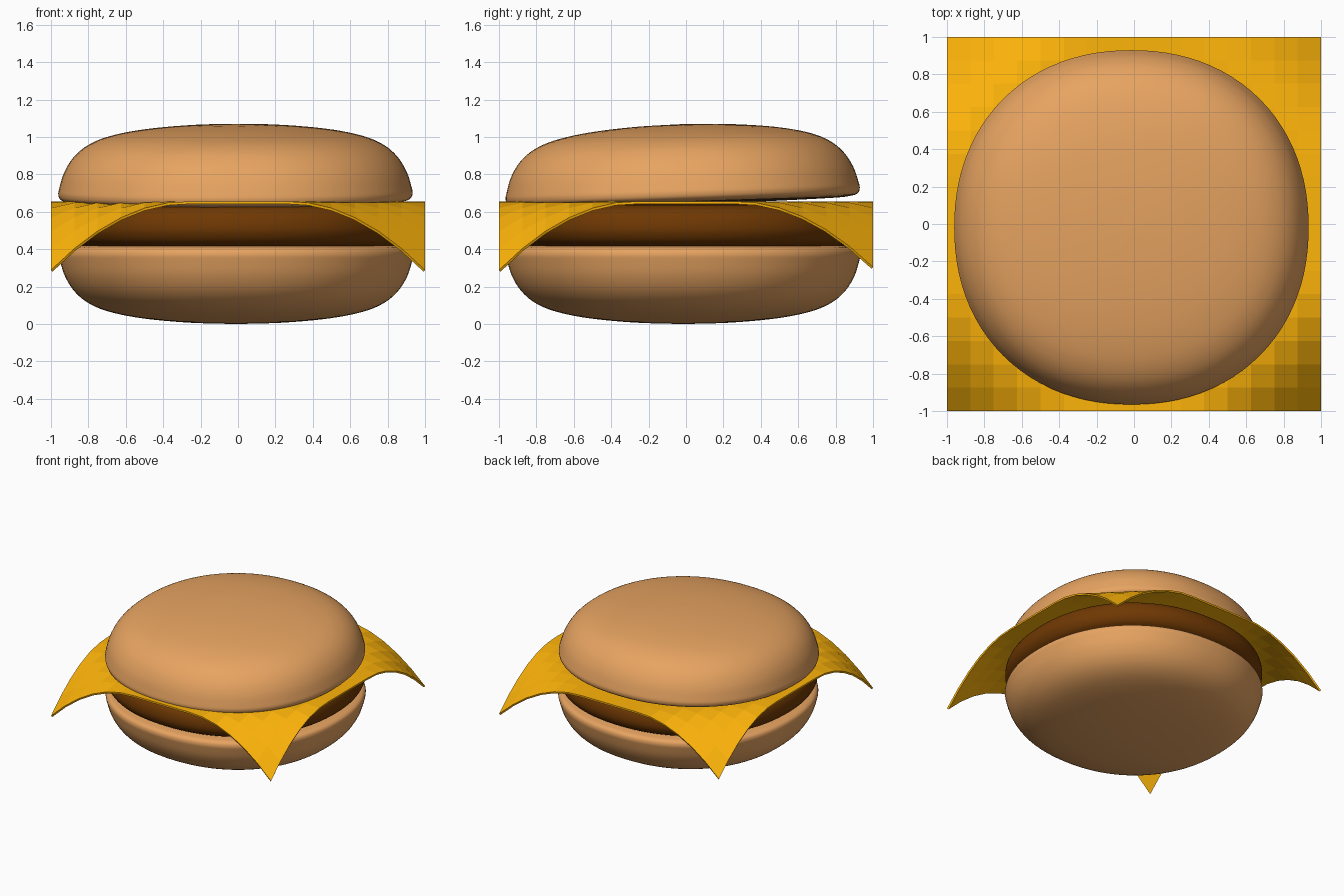
import bpy, bmesh, math
from mathutils import Matrix

if "Cube" in bpy.data.objects:
    bpy.data.objects.remove(bpy.data.objects["Cube"])


def material(name, color):
    m = bpy.data.materials.new(name)
    m.diffuse_color = (*color, 1)
    m.use_nodes = True
    m.node_tree.nodes["Principled BSDF"].inputs["Base Color"].default_value = m.diffuse_color
    return m


def finish(name, bm, mat):
    bmesh.ops.recalc_face_normals(bm, faces=bm.faces)
    me = bpy.data.meshes.new(name)
    bm.to_mesh(me)
    bm.free()
    me.materials.append(mat)
    ob = bpy.data.objects.new(name, me)
    bpy.context.collection.objects.link(ob)
    return ob


def smooth_profile(pts, steps=5):
    # Catmull-Rom curve through the profile points
    out = []
    for i in range(len(pts) - 1):
        a, b, c, d = (pts[max(i - 1, 0)], pts[i], pts[i + 1], pts[min(i + 2, len(pts) - 1)])
        for k in range(steps):
            t = k / steps
            out.append(tuple(0.5 * (2 * q + (r - p) * t + (2 * p - 5 * q + 4 * r - s) * t * t
                                    + (3 * q - p - 3 * r + s) * t ** 3)
                             for p, q, r, s in zip(a, b, c, d)))
    return out + [pts[-1]]


def lathe(name, profile, mat, n=96, power=2.15):
    # revolve a profile around z; power above 2 squares the outline slightly
    bm = bmesh.new()
    pts = smooth_profile(profile)
    angles = [2 * math.pi * i / n for i in range(n)]
    rings = []
    for r, z in pts[1:-1]:
        ring = []
        for a in angles:
            c, s = math.cos(a), math.sin(a)
            k = r / (abs(c) ** power + abs(s) ** power) ** (1 / power)
            ring.append(bm.verts.new((k * c, k * s, z)))
        rings.append(ring)
    for lo, hi in zip(rings, rings[1:]):
        for i in range(n):
            j = (i + 1) % n
            bm.faces.new((lo[i], lo[j], hi[j], hi[i]))
    for ring, (_, z) in ((rings[0], pts[0]), (rings[-1], pts[-1])):
        tip = bm.verts.new((0, 0, z))
        for i in range(n):
            bm.faces.new((ring[i], ring[(i + 1) % n], tip))
    for f in bm.faces:
        f.smooth = True
    return finish(name, bm, mat)


bread = material("bread", (0.80, 0.37, 0.12))
meat = material("meat", (0.16, 0.04, 0.001))
cheddar = material("cheddar", (1.0, 0.46, 0.003))

# Buns: one domed profile, the upper copy flipped and tilted
bun = [(0, 0), (0.25, 0.007), (0.5, 0.03), (0.68, 0.066), (0.79, 0.112), (0.865, 0.175),
       (0.915, 0.255), (0.942, 0.34), (0.947, 0.375), (0.935, 0.4), (0.9, 0.412),
       (0.8, 0.42), (0.4, 0.427), (0, 0.428)]
lathe("bottom_bun", bun, bread).location = (-0.01, -0.015, 0)
top = lathe("top_bun", bun, bread)
top.data.transform(Matrix.Rotation(math.pi, 4, 'X'))
top.rotation_euler = (math.radians(1.9), math.radians(-0.2), 0)
top.location = (-0.015, -0.03, 1.068)

# Patty
patty = [(0, 0.41), (0.6, 0.41), (0.82, 0.412), (0.9, 0.435), (0.937, 0.48), (0.945, 0.53),
         (0.93, 0.585), (0.89, 0.622), (0.8, 0.64), (0.5, 0.643), (0, 0.643)]
lathe("patty", patty, meat).location = (-0.01, -0.015, 0)

# Cheese slice: flat grid with its four corners drooping
bm = bmesh.new()
bmesh.ops.create_grid(bm, x_segments=16, y_segments=16, size=1)
for v in bm.verts:
    t = max(0, abs(v.co.x) + abs(v.co.y) - 1.27)
    v.co.z = 0.656 - (0.66 if v.co.y > 0 else 0.69) * t * t
cheese = finish("cheese_slice", bm, cheddar)
if cheese.data.polygons[0].normal.z < 0:
    cheese.data.flip_normals()
sol = cheese.modifiers.new("thickness", 'SOLIDIFY')
sol.thickness = 0.014
sol.offset = -1
